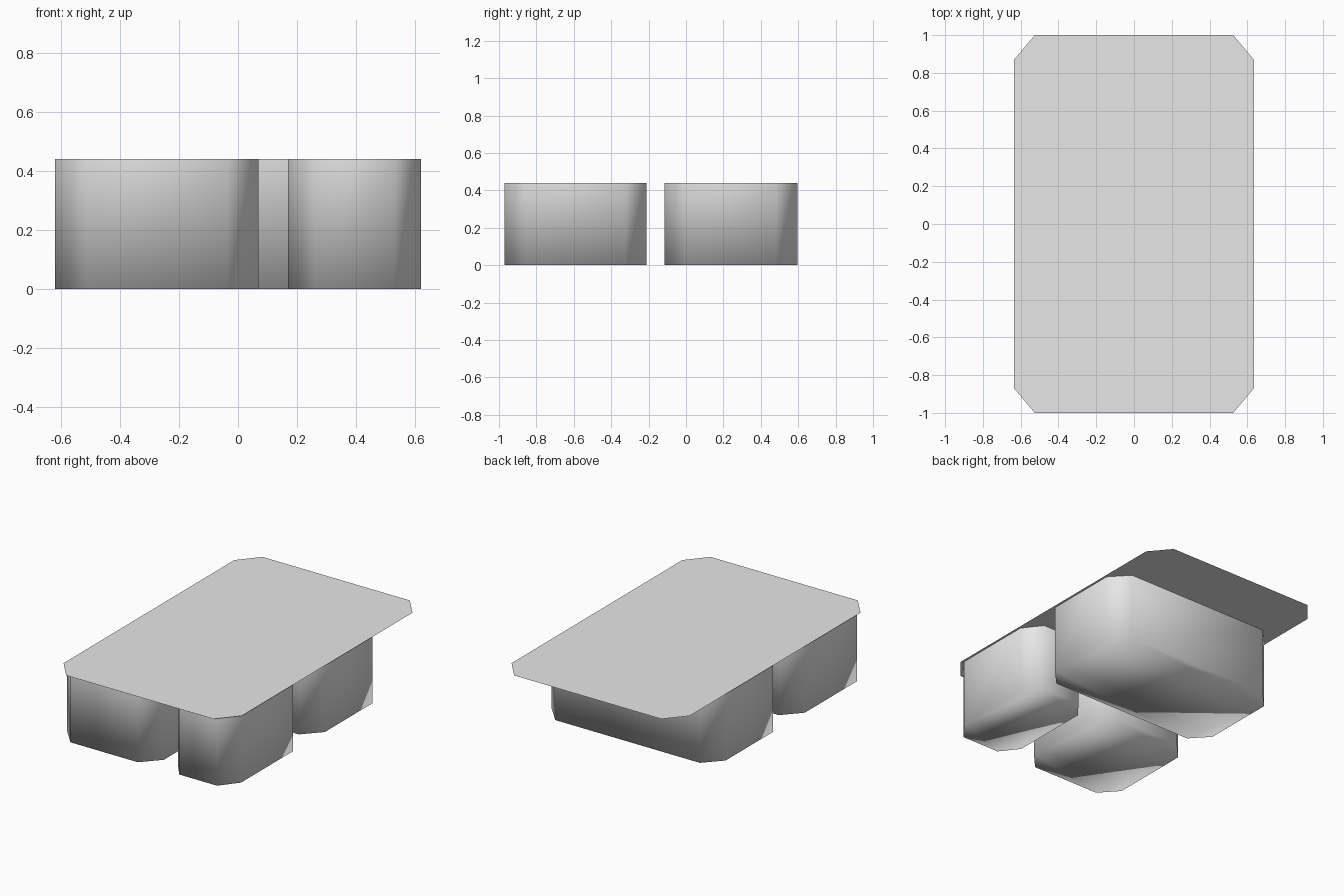
import bpy
import bmesh

cube = bpy.data.objects.get("Cube")
if cube:
    bpy.data.objects.remove(cube, do_unlink=True)

HEIGHT = 0.44

grey = bpy.data.materials.new("light_grey")
grey.use_nodes = True
grey.diffuse_color = (0.8, 0.8, 0.8, 1)
grey.node_tree.nodes["Principled BSDF"].inputs["Base Color"].default_value = (0.8, 0.8, 0.8, 1)


def octagon(x0, x1, y0, y1, cx, cy):
    """Rectangle with cut corners, counter-clockwise from above."""
    return [(x0 + cx, y0), (x1 - cx, y0), (x1, y0 + cy), (x1, y1 - cy),
            (x1 - cx, y1), (x0 + cx, y1), (x0, y1 - cy), (x0, y0 + cy)]


def finish(bm, name, smooth):
    for face in bm.faces:
        face.smooth = smooth
    mesh = bpy.data.meshes.new(name)
    bm.to_mesh(mesh)
    bm.free()
    mesh.materials.append(grey)
    obj = bpy.data.objects.new(name, mesh)
    bpy.context.collection.objects.link(obj)
    return obj


def add_plate(name, outline, z):
    bm = bmesh.new()
    bm.faces.new([bm.verts.new((x, y, z)) for x, y in outline])
    return finish(bm, name, False)


def add_compartment(name, outline):
    """Open-topped tub: flat floor and upright walls, shaded as one smooth skin."""
    bm = bmesh.new()
    low = [bm.verts.new((x, y, 0)) for x, y in outline]
    high = [bm.verts.new((x, y, HEIGHT)) for x, y in outline]
    bm.faces.new(low[::-1])
    for i in range(len(low)):
        j = (i + 1) % len(low)
        bm.faces.new((low[i], low[j], high[j], high[i]))
    return finish(bm, name, True)


# Thin sheet covering the compartments
add_plate("cover_sheet", octagon(-0.635, 0.635, -1.0, 1.0, 0.11, 0.13), HEIGHT)

# Two compartments at the front, one wide one behind
add_compartment("front_right_compartment", octagon(-0.62, 0.07, -0.97, -0.21, 0.105, 0.115))
add_compartment("front_left_compartment", octagon(0.17, 0.62, -0.97, -0.21, 0.09, 0.115))
add_compartment("back_compartment", octagon(-0.62, 0.62, -0.115, 0.595, 0.105, 0.113))
